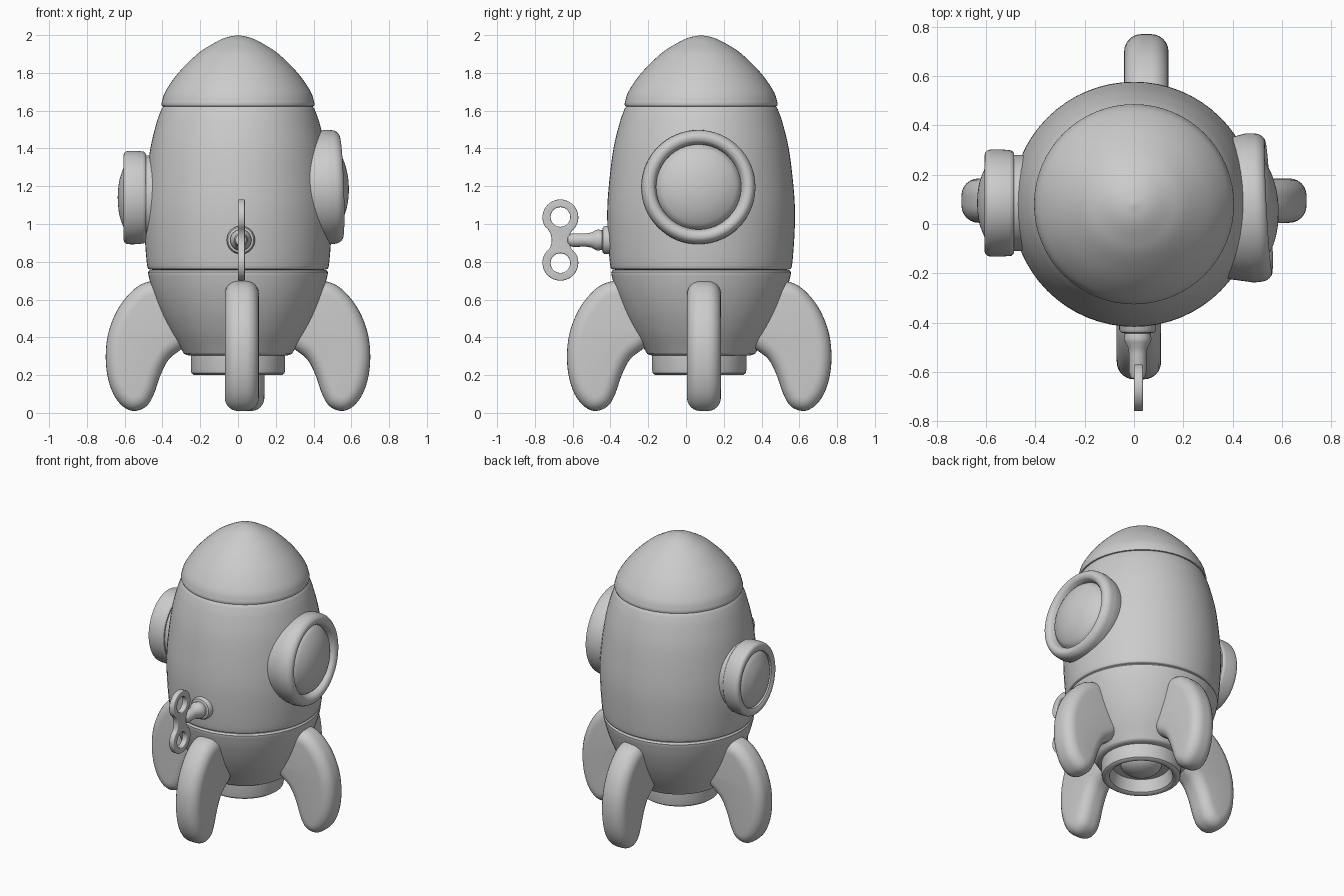
import bpy, bmesh, math
from mathutils import Matrix, Vector

if "Cube" in bpy.data.objects:
    bpy.data.objects.remove(bpy.data.objects["Cube"])

CY = 0.08  # the hull axis sits a little behind the origin

grey = bpy.data.materials.new("light grey")
grey.diffuse_color = (0.6, 0.6, 0.6, 1)
grey.use_nodes = True
grey.node_tree.nodes["Principled BSDF"].inputs["Base Color"].default_value = grey.diffuse_color


def finish(obj, angle=40):
    obj.data.materials.clear()
    obj.data.materials.append(grey)
    bpy.ops.object.select_all(action='DESELECT')
    obj.select_set(True)
    bpy.context.view_layer.objects.active = obj
    bpy.ops.object.shade_smooth_by_angle(angle=math.radians(angle))
    return obj


def smooth(points, steps=5):
    """Catmull-Rom curve through the profile points."""
    p = [Vector(q) for q in points]
    p = [2 * p[0] - p[1]] + p + [2 * p[-1] - p[-2]]
    out = []
    for a, b, c, d in zip(p, p[1:], p[2:], p[3:]):
        for i in range(steps):
            t = i / steps
            out.append(0.5 * (2 * b + (c - a) * t + (2 * a - 5 * b + 4 * c - d) * t ** 2
                              + (3 * b - a - 3 * c + d) * t ** 3))
    return out + [p[-2]]


def lathe(name, profile, matrix, sides=64):
    """Spin (radius, height) points round local z."""
    bm = bmesh.new()
    verts = [bm.verts.new((max(r, 0), 0, z)) for r, z in profile]
    edges = [bm.edges.new(e) for e in zip(verts, verts[1:])]
    bmesh.ops.spin(bm, geom=verts + edges, cent=(0, 0, 0), axis=(0, 0, 1),
                   angle=math.tau, steps=sides, use_duplicate=False)
    bmesh.ops.remove_doubles(bm, verts=bm.verts[:], dist=0.0002)
    bmesh.ops.recalc_face_normals(bm, faces=bm.faces[:])
    mesh = bpy.data.meshes.new(name)
    bm.to_mesh(mesh)
    bm.free()
    obj = bpy.data.objects.new(name, mesh)
    obj.matrix_world = matrix
    bpy.context.collection.objects.link(obj)
    return finish(obj)


def plate(name, loops, extrude, bevel, matrix):
    """Filled flat outline (with holes) with a rounded rim."""
    curve = bpy.data.curves.new(name, 'CURVE')
    curve.dimensions = '2D'
    curve.fill_mode = 'BOTH'
    curve.extrude, curve.bevel_depth, curve.offset = extrude, bevel, -bevel
    curve.bevel_resolution = 5
    for loop in loops:
        s = curve.splines.new('POLY')
        s.points.add(len(loop) - 1)
        for pt, (x, y) in zip(s.points, loop):
            pt.co = (x, y, 0, 1)
        s.use_cyclic_u = True
    tmp = bpy.data.objects.new(name + "_outline", curve)
    bpy.context.collection.objects.link(tmp)
    mesh = bpy.data.meshes.new_from_object(tmp.evaluated_get(bpy.context.evaluated_depsgraph_get()))
    bpy.data.objects.remove(tmp)
    bm = bmesh.new()
    bm.from_mesh(mesh)
    bmesh.ops.remove_doubles(bm, verts=bm.verts[:], dist=0.0002)
    bmesh.ops.recalc_face_normals(bm, faces=bm.faces[:])
    bm.to_mesh(mesh)
    bm.free()
    obj = bpy.data.objects.new(name, mesh)
    obj.matrix_world = matrix
    bpy.context.collection.objects.link(obj)
    return finish(obj)


def arc(cx, cy, r, a0, a1, n):
    return [(cx + r * math.cos(math.radians(a0 + (a1 - a0) * i / n)),
             cy + r * math.sin(math.radians(a0 + (a1 - a0) * i / n))) for i in range(n)]


# Hull: nose cap, main body and tapered base, with seams between them
axis = Matrix.Translation((0, CY, 0))
nose = [(0.385, 1.62), (0.402, 1.624)] + smooth(
    [(0.406, 1.635), (0.385, 1.70), (0.316, 1.80), (0.215, 1.90), (0.14, 1.95), (0.07, 1.985), (0, 2.0)])
lathe("nose_cap", nose, axis)
body = [(0.45, 0.757)] + smooth(
    [(0.468, 0.76), (0.481, 0.78), (0.493, 0.92), (0.497, 1.07), (0.487, 1.22),
     (0.464, 1.40), (0.43, 1.54), (0.405, 1.61)]) + [(0.395, 1.622), (0.37, 1.622)]
lathe("main_body", body, axis)
base = [(0, 0.305), (0.265, 0.305)] + smooth(
    [(0.285, 0.312), (0.308, 0.35), (0.36, 0.435), (0.41, 0.535), (0.45, 0.64), (0.472, 0.72),
     (0.476, 0.745)]) + [(0.468, 0.757), (0.44, 0.758)]
lathe("tapered_base", base, axis)

# Hollow engine nozzle with a rounded core
nozzle_axis = Matrix.Translation((0, 0.07, 0))
lathe("nozzle", [(0.25, 0.32), (0.25, 0.23), (0.246, 0.21), (0.232, 0.2), (0.215, 0.2),
                 (0.2, 0.21), (0.18, 0.29), (0, 0.295)], nozzle_axis)
lathe("nozzle_core", [(0.13 * math.cos(t * math.pi / 16), 0.3 - 0.075 * math.sin(t * math.pi / 16))
                      for t in range(9)], nozzle_axis, 40)

# Four rounded fins
fin_outline = smooth([(0.25, 0.60), (0.38, 0.69), (0.47, 0.695), (0.55, 0.655), (0.63, 0.56),
                      (0.682, 0.44), (0.70, 0.32), (0.692, 0.2), (0.66, 0.1), (0.61, 0.035),
                      (0.55, 0.01), (0.485, 0.035), (0.445, 0.1), (0.41, 0.2), (0.365, 0.285),
                      (0.29, 0.345), (0.22, 0.42)], 4)
for name, turn, x, y in (("right_fin", 0, 0, 0.095), ("back_fin", 90, 0.05, 0.07),
                         ("left_fin", 180, 0, 0.095), ("front_fin", 270, 0.02, 0.07)):
    m = (Matrix.Translation((x, y, 0)) @ Matrix.Rotation(math.radians(turn), 4, 'Z')
         @ Matrix.Rotation(math.pi / 2, 4, 'X'))
    plate(name, [fin_outline], 0.02, 0.07, m)

# Right porthole: thick round rim and domed window, slightly tilted
right = (Matrix.Translation((0.47, 0.065, 1.195)) @ Matrix.Rotation(math.radians(3), 4, 'Z')
         @ Matrix.Rotation(math.radians(88), 4, 'Y'))
rim = [(0.28, -0.12), (0.295, -0.04)] + smooth(
    [(0.303, 0), (0.299, 0.045), (0.283, 0.07), (0.262, 0.077), (0.24, 0.068), (0.226, 0.045)])
lathe("right_porthole_rim", rim + [(0.222, 0.0)], right)
lathe("right_porthole_window", smooth([(0.226, 0.03), (0.20, 0.062), (0.14, 0.093),
                                       (0.07, 0.111), (0, 0.117)]), right)

# Left porthole: collar, rim and domed window, slightly taller than wide
left = (Matrix.Translation((-0.48, 0.085, 1.14)) @ Matrix.Rotation(-math.pi / 2, 4, 'Y')
        @ Matrix.Diagonal((1, 0.88, 1, 1)))
lathe("left_porthole_collar", [(0.222, -0.10), (0.222, 0.015), (0.2, 0.015)], left)
rim = [(0.19, 0.005), (0.232, 0.007)] + smooth(
    [(0.243, 0.018), (0.247, 0.06), (0.246, 0.105), (0.235, 0.122), (0.215, 0.126), (0.192, 0.118)])
lathe("left_porthole_rim", rim + [(0.185, 0.09)], left)
lathe("left_porthole_window", smooth([(0.19, 0.105), (0.16, 0.125), (0.1, 0.146),
                                      (0.05, 0.154), (0, 0.157)]), left)

# Wind-up key: socket and shaft
key = Matrix.Translation((0.015, -0.38, 0.915)) @ Matrix.Rotation(math.pi / 2, 4, 'X')
lathe("key_shaft", [(0.075, -0.02), (0.075, 0.05), (0.068, 0.06), (0.052, 0.064), (0.056, 0.085),
                    (0.052, 0.1), (0.04, 0.12), (0.035, 0.15), (0.036, 0.22), (0.028, 0.245),
                    (0, 0.255)], key, 32)

# Figure-eight key handle with two holes
upper = arc(0, 0.12, 0.095, -41, 221, 28)
handle = (upper + arc(-0.1375, 0, 0.0915, 41, -41, 10)
          + arc(0, -0.12, 0.095, 139, 401, 28) + arc(0.1375, 0, 0.0915, 221, 139, 10))
plate("key_handle", [handle, arc(0, 0.122, 0.052, 0, -360, 28), arc(0, -0.122, 0.052, 0, -360, 28)],
      0.012, 0.006,
      Matrix.Translation((0.018, -0.665, 0.915)) @ Matrix.Rotation(math.pi / 2, 4, 'Z')
      @ Matrix.Rotation(math.pi / 2, 4, 'X'))
